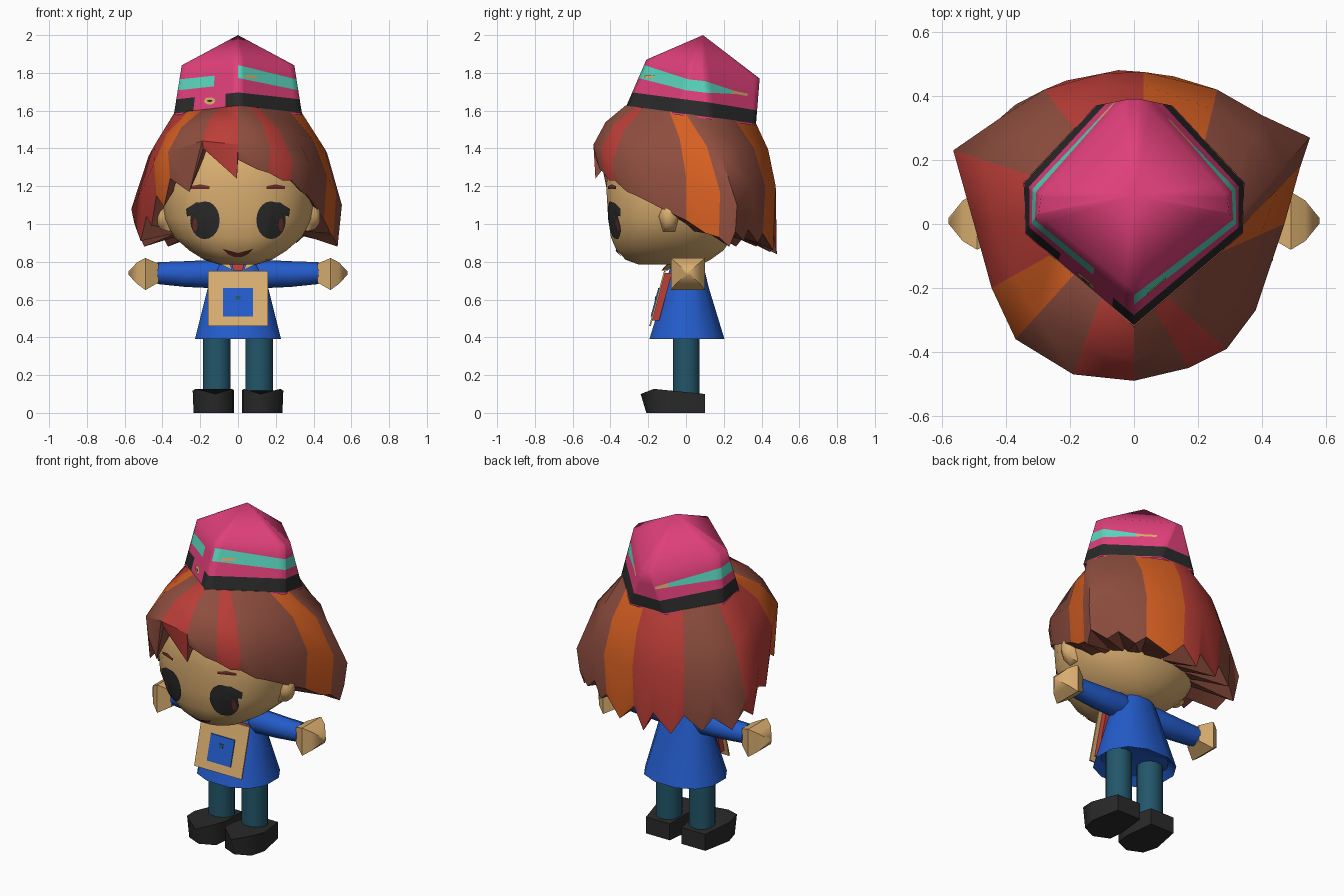
import bpy, bmesh, math
from mathutils import Vector
from mathutils.bvhtree import BVHTree

if "Cube" in bpy.data.objects:
    bpy.data.objects.remove(bpy.data.objects["Cube"])

COLOURS = {"pink": "E0407A", "teal": "5AD6BE", "charcoal": "2A2A2A", "brown": "8F4E3F",
           "red": "BC3E38", "orange": "D65F22", "skin": "DAAE70", "blue": "245CCB",
           "dark_teal": "22566A", "maroon": "70302C"}
MATS = {}
for n, h in COLOURS.items():
    m = bpy.data.materials.new(n)
    c = [int(h[i:i + 2], 16) / 255 for i in (0, 2, 4)]
    m.diffuse_color = [((v + .055) / 1.055) ** 2.4 if v > .04 else v / 12.92 for v in c] + [1]
    m.use_nodes = True
    m.node_tree.nodes["Principled BSDF"].inputs["Base Color"].default_value = m.diffuse_color
    MATS[n] = m


def build(name, verts, faces, cols, smooth=40):
    """Mesh object; cols is one colour name or one per face."""
    if isinstance(cols, str):
        cols = [cols] * len(faces)
    used = sorted(set(cols))
    me = bpy.data.meshes.new(name)
    me.from_pydata([tuple(v) for v in verts], [], faces)
    for u in used:
        me.materials.append(MATS[u])
    for p, c in zip(me.polygons, cols):
        p.material_index = used.index(c)
    bm = bmesh.new()
    bm.from_mesh(me)
    bmesh.ops.recalc_face_normals(bm, faces=bm.faces)
    bm.to_mesh(me)
    bm.free()
    ob = bpy.data.objects.new(name, me)
    bpy.context.collection.objects.link(ob)
    if smooth:
        bpy.ops.object.select_all(action='DESELECT')
        ob.select_set(True)
        bpy.context.view_layer.objects.active = ob
        bpy.ops.object.shade_smooth_by_angle(angle=math.radians(smooth))
    return ob


def loft(name, rings, col, smooth=40):
    """Skin closed rings of equal length and cap both ends."""
    n = len(rings[0])
    verts = [p for r in rings for p in r]
    faces = [(k * n + i, k * n + (i + 1) % n, (k + 1) * n + (i + 1) % n, (k + 1) * n + i)
             for k in range(len(rings) - 1) for i in range(n)]
    faces += [tuple(range(n))[::-1], tuple(range(len(verts) - n, len(verts)))]
    return build(name, verts, faces, col, smooth)


def oval(z, hx, y0, y1, n, power=2.0, cx=0):
    """Horizontal superellipse ring from y0 to y1."""
    f = lambda v: math.copysign(abs(v) ** (2 / power), v)
    ang = [math.tau * (i + .5) / n for i in range(n)]
    return [(cx + hx * f(math.cos(a)), (y0 + y1) / 2 + (y1 - y0) / 2 * f(math.sin(a)), z) for a in ang]


def decal(name, outline, col, tree, lift=.007):
    """Thin painted patch laid on a surface from the front; outline is (x, z)."""
    cx = sum(p[0] for p in outline) / len(outline)
    cz = sum(p[1] for p in outline) / len(outline)
    verts = []
    for t in (.05, .4, .7, 1):
        for px, pz in outline:
            x, z = cx + (px - cx) * t, cz + (pz - cz) * t
            hit = tree.ray_cast(Vector((x, -2, z)), Vector((0, 1, 0)))[0]
            verts.append((x, (hit.y if hit else -.3) - lift, z))
    n = len(outline)
    faces = [(k * n + i, k * n + (i + 1) % n, (k + 1) * n + (i + 1) % n, (k + 1) * n + i)
             for k in range(3) for i in range(n)] + [tuple(range(n))]
    ob = build(name, verts, faces, col, 60)
    if sum(p.normal.y for p in ob.data.polygons) > 0:
        ob.data.flip_normals()


def ellipse(cx, cz, a, b, n=20):
    return [(cx + a * math.cos(math.tau * i / n), cz + b * math.sin(math.tau * i / n)) for i in range(n)]


def tree_of(ob):
    return BVHTree.FromPolygons([v.co for v in ob.data.vertices], [tuple(p.vertices) for p in ob.data.polygons])


# Head
head = loft("head", [oval(z, hx, a, b, 24, 2.3) for z, hx, a, b in (
    (.785, .10, -.25, .08), (.81, .18, -.32, .13), (.86, .26, -.37, .20), (.93, .34, -.40, .25),
    (1.03, .395, -.415, .30), (1.2, .41, -.425, .33), (1.4, .37, -.40, .33), (1.55, .26, -.26, .26))], "skin", 60)
face = tree_of(head)
decal("mouth", [(-.08, .868), (-.04, .852), (0, .846), (.04, .852), (.08, .868),
                (.05, .838), (.02, .826), (-.02, .826), (-.05, .838)], "maroon", face)

# Facial features, legs, shoes and arms on both sides
for s, side in ((-1, "left"), (1, "right")):
    decal(side + "_eye", ellipse(s * .175, 1.02, .078, .10), "charcoal", face)
    decal(side + "_lash", [(s * x, z) for x, z in ((.15, 1.115), (.22, 1.115), (.275, 1.08), (.27, 1.04), (.22, 1.05))],
          "charcoal", face, .009)
    decal(side + "_eye_glint", ellipse(s * .228, .995, .013, .035, 10), "maroon", face, .009)
    decal(side + "_brow", [(s * x, z) for x, z in ((.15, 1.20), (.2, 1.21), (.25, 1.2), (.25, 1.185), (.15, 1.185))],
          "maroon", face)
    loft(side + "_ear", [[(s * x, -.09 + r * .055 * math.cos(a), 1.04 + r * .085 * math.sin(a))
                          for a in [math.tau * i / 6 for i in range(6)]]
                         for x, r in ((.36, 1.1), (.41, .9), (.435, .4))], "skin", 60)
    loft(side + "_leg", [oval(z, .075, -.07, .075, 12, cx=s * .112) for z in (.06, .5)], "dark_teal")
    base = ((.04, .1), (.2, .1), (.235, -.08), (.21, -.17), (.12, -.21), (.03, -.17), (.02, -.08))
    top = ((.04, .1, .1), (.2, .1, .1), (.24, -.08, .118), (.225, -.17, .127), (.12, -.24, .1),
           (.03, -.17, .127), (.02, -.08, .118))
    loft(side + "_shoe", [[(s * x, y, 0) for x, y in base], [(s * x, y, z) for x, y, z in top]], "charcoal", 65)

    def tube(rings, n, turn=0):
        ang = [math.tau * (i + turn) / n for i in range(n)]
        return [[(s * x, .01 + ry * math.cos(a), z + rz * math.sin(a)) for a in ang] for x, z, ry, rz in rings]
    loft(side + "_sleeve", tube(((.05, .74, .06, .06), (.13, .735, .07, .075), (.28, .735, .065, .068),
                                 (.425, .74, .06, .058)), 8), "blue", 60)
    loft(side + "_hand", tube(((.42, .74, .07, .07), (.49, .735, .128, .12), (.535, .74, .09, .08),
                               (.58, .74, .012, .012)), 4, .5), "skin", 50)
    # Collar flap
    loft(side + "_collar", [[(s * x, y + d, z) for x, y, z in
                             ((.03, -.125, .755), (.12, -.085, .80), (.06, -.06, .83))] for d in (0, .03)], "skin", 0)

# Coat
loft("coat", [oval(z, hx, a, b, 12, 2.3) for z, hx, a, b in (
    (.43, .20, -.15, .16), (.39, .235, -.20, .21), (.66, .165, -.115, .125), (.76, .13, -.09, .10),
    (.815, .09, -.06, .09))], "blue")
loft("neck", [oval(z, .065, -.07, .07, 8) for z in (.78, .84)], "skin")
loft("tie", [[(x, y + d, z) for x, y, z in ((-.025, -.13, .755), (.025, -.13, .755), (.035, -.09, .80),
                                           (-.035, -.09, .80))] for d in (0, .03)], "red", 0)


# Chest bag hanging along the coat slope
def plate(name, hx, z0, z1, d0, d1, col):
    yy = lambda z: -.195 + (z - .46) * .27
    loft(name, [[(x, yy(z) + d, z) for x, z in ((-hx, z0), (hx, z0), (hx, z1), (-hx, z1))]
                for d in (d0, d1)], col, 0)


plate("bag_front", .16, .46, .75, 0, .009, "skin")
plate("bag_backing", .135, .49, .74, .009, .045, "red")
plate("bag_panel", .08, .51, .66, -.006, .001, "blue")
plate("bag_button", .012, .60, .62, -.009, -.005, "dark_teal")

# Hat outline at the rim (x, y) and at the shoulder (x, y, z)
RIM = [(0, -.32), (.34, -.03), (.345, .13), (.12, .37), (-.12, .37), (-.345, .13), (-.34, -.03)]
TOP = [(0, -.21, 1.87), (.298, .03, 1.84), (.29, .09, 1.835), (.02, .39, 1.77), (-.02, .39, 1.77),
       (-.29, .09, 1.835), (-.298, .03, 1.84)]


def rim_z(y):
    return 1.615 - .135 * (y + .32)


def rim_point(x, y):
    """Rim point in the direction of (x, y) from the hat centre, swept forward on the right side."""
    a = math.atan2(y - .05, x) - (.38 * max(0, x) / .5)
    d = Vector((math.cos(a), math.sin(a)))
    best = .3
    for k in range(7):
        p, e = Vector(RIM[k]) - Vector((0, .05)), Vector(RIM[(k + 1) % 7]) - Vector(RIM[k])
        den = d.x * e.y - d.y * e.x
        t, u = (p.x * e.y - p.y * e.x) / den, (p.x * d.y - p.y * d.x) / den
        if t > 0 and -.001 <= u <= 1.001:
            best = t
    return Vector((d.x * best, .05 + d.y * best, rim_z(.05 + d.y * best) + .012))


# Hair: columns run from the front round the right side; (x, y, z) at the widest level
COL = [(0, -.49, 1.42), (.17, -.45, 1.40), (.29, -.39, 1.33), (.38, -.27, 1.32), (.47, 0, 1.25),
       (.52, .18, 1.17), (.55, .27, 1.1), (.40, .34, 1.2), (.26, .42, 1.2), (.03, .475, 1.2), (-.1, .47, 1.2),
       (-.28, .42, 1.2), (-.42, .33, 1.15), (-.565, .23, 1.08), (-.5, 0, 1.2), (-.445, -.2, 1.32),
       (-.37, -.36, 1.38), (-.19, -.47, 1.44)]
HEM = [1.34, 1.27, 1.23, 1.15, 1.02, .93, .96, .97, .95, .96, .95, .96, .95, 1.0, 1.04, 1.15, 1.24, 1.40]
TIP = [1.29, 1.23, 1.17, 1.07, .95, .88, .91, .90, .86, .84, .85, .88, .88, .91, .99, 1.09, 1.17, 1.24]
STRIPE = "brown red brown brown orange brown brown brown orange red red brown brown red red orange brown red".split()
n = len(COL)
V, F, C = [rim_point(x, y) for x, y, z in COL], [], []  # crown row
for i, m in enumerate(COL):                             # shoulder row
    t = V[i]
    V.append(Vector((t.x + .62 * (m[0] - t.x), t.y + .62 * (m[1] - t.y), t.z + .42 * (m[2] - t.z))))
V += [Vector(c) for c in COL]                           # widest row
V += [Vector((x * .97, y * .97, h)) for (x, y, z), h in zip(COL, HEM)]
for i in range(n):                                      # pointed strand tips
    a, b = V[3 * n + i], V[3 * n + (i + 1) % n]
    p = a.lerp(b, .97 if i == n - 1 else .6) * (1.05 if 7 < i < 12 else 1.01)
    V.append(Vector((p.x, p.y, TIP[i])))
for (x, y, z), h in zip(COL, HEM):                      # underside, closing on the head
    V.append(Vector((x * .5, y * .5, .97)) if y > -.1 else Vector((x * .74, y * .74, h + .05)))
for i in range(n):
    j = (i + 1) % n
    r = lambda k, c: k * n + c
    new = [(r(0, i), r(1, i), r(1, j), r(0, j)), (r(1, i), r(2, i), r(2, j), r(1, j)),
           (r(2, i), r(3, i), r(4, i)), (r(2, i), r(4, i), r(2, j)), (r(2, j), r(4, i), r(3, j))]
    F += new
    C += [STRIPE[i]] * len(new)
    F += [(r(3, i), r(5, i), r(4, i)), (r(4, i), r(5, i), r(5, j)), (r(4, i), r(5, j), r(3, j))]
    C += ["brown"] * 3
F.append(tuple(range(n))[::-1])
C.append("brown")
build("hair", V, F, C, 35)

# Hat: seven-cornered crown with painted bands
STEP, V, F, C = 10, [], [], []
N = 7 * STEP
for c in range(N):
    k, f = c // STEP, (c % STEP) / STEP
    q = (k + 1) % 7
    lo = Vector((*RIM[k], rim_z(RIM[k][1]))).lerp(Vector((*RIM[q], rim_z(RIM[q][1]))), f)
    hi = Vector(TOP[k]).lerp(Vector(TOP[q]), f)
    d = (1 - f) if k == 0 else 0
    w = {2: max(.25, 1 - 1.3 * f), 3: .25, 4: .25 + .75 * f}.get(k, 1) * .11
    for t in (0, .035, .32, .61 - w + .12 * d, .61 + w + .17 * d, 1):
        V.append(lo.lerp(hi, t))
V.append(Vector((0, .09, 2.0)))
for c in range(N):
    k, f = c // STEP, (c % STEP + .5) / STEP
    e = (c + 1) % N
    black = not (k == 6 and .3 < f < .85)
    band = "pink"
    if k in (0, 1, 4, 5) or (k == 2 and f < .5) or (k == 6 and f < .6):
        band = "teal"
    if (k == 2 and .5 < f < .8) or (k == 4 and f < .2):
        band = "skin"
    for row, col in enumerate(("pink", "charcoal" if black else "pink", "pink", band, "pink")):
        F.append((c * 6 + row, e * 6 + row, e * 6 + row + 1, c * 6 + row + 1))
        C.append(col)
    F.append((c * 6 + 5, e * 6 + 5, len(V) - 1))
    C.append("pink")
hat = build("hat", V, F, C, 100)
crown = tree_of(hat)
decal("hat_badge", ellipse(-.15, 1.652, .03, .02, 10), "skin", crown)
decal("hat_badge_mark", ellipse(-.15, 1.652, .015, .006, 8), "charcoal", crown, .009)
decal("hat_streak", [(.04, 1.775), (.10, 1.77), (.10, 1.785), (.04, 1.79)], "skin", crown)
